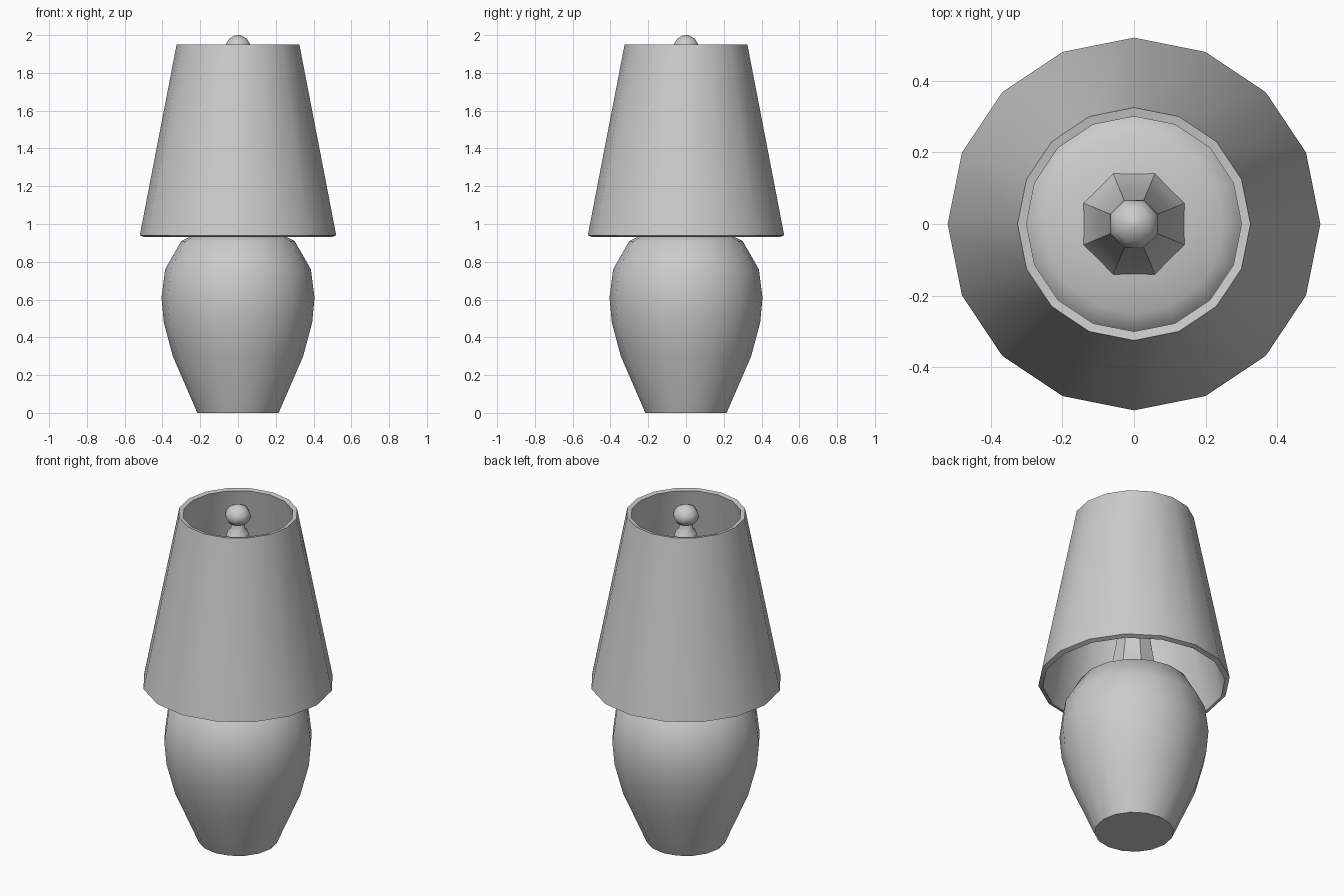
import bpy
import bmesh
import math

if "Cube" in bpy.data.objects:
    bpy.data.objects.remove(bpy.data.objects["Cube"], do_unlink=True)

grey = bpy.data.materials.new("plain grey")
grey.use_nodes = True
grey.diffuse_color = (0.6, 0.6, 0.6, 1)
grey.node_tree.nodes["Principled BSDF"].inputs["Base Color"].default_value = (0.6, 0.6, 0.6, 1)


def lathe(name, profile, sides, turn=0.0, closed=False, smooth=40):
    """Spin a (radius, height) profile about z; open ends are capped unless closed."""
    bm = bmesh.new()
    rings = []
    for r, z in profile:
        angles = [turn + math.tau * i / sides for i in range(sides)]
        rings.append([bm.verts.new((r * math.cos(a), r * math.sin(a), z)) for a in angles])
    pairs = list(zip(rings, rings[1:]))
    if closed:
        pairs.append((rings[-1], rings[0]))
    else:
        bm.faces.new(rings[0][::-1])
        bm.faces.new(rings[-1])
    for low, high in pairs:
        for i in range(sides):
            j = (i + 1) % sides
            bm.faces.new((low[i], low[j], high[j], high[i]))
    bmesh.ops.remove_doubles(bm, verts=bm.verts, dist=0.0005)
    bmesh.ops.recalc_face_normals(bm, faces=bm.faces)
    mesh = bpy.data.meshes.new(name)
    bm.to_mesh(mesh)
    bm.free()
    mesh.materials.append(grey)
    obj = bpy.data.objects.new(name, mesh)
    bpy.context.collection.objects.link(obj)
    bpy.ops.object.select_all(action="DESELECT")
    obj.select_set(True)
    bpy.context.view_layer.objects.active = obj
    bpy.ops.object.shade_smooth_by_angle(angle=math.radians(smooth))
    return obj


# Vase-shaped base
lathe("base", [(0.215, 0), (0.345, 0.3), (0.393, 0.48), (0.405, 0.61),
               (0.386, 0.76), (0.3, 0.91), (0.25, 0.935), (0.13, 0.955)], 16)

# Stem rising through the shade
octagon_turn = math.pi / 8
lathe("stem", [(0.155, 0.945), (0.13, 1.0), (0.108, 1.12), (0.08, 1.3), (0.068, 1.55),
               (0.067, 1.81), (0.058, 1.84), (0.04, 1.86), (0.04, 1.91)], 8, octagon_turn)

# Rounded knob on top of the stem
lathe("finial", [(0.035, 1.892), (0.056, 1.9), (0.072, 1.93), (0.068, 1.955),
                 (0.05, 1.982), (0.012, 2.0)], 8, octagon_turn, smooth=60)

# Tapered shade with a thin wall
lathe("shade", [(0.52, 0.94), (0.325, 1.95), (0.3, 1.945), (0.495, 0.93)], 16, closed=True)
